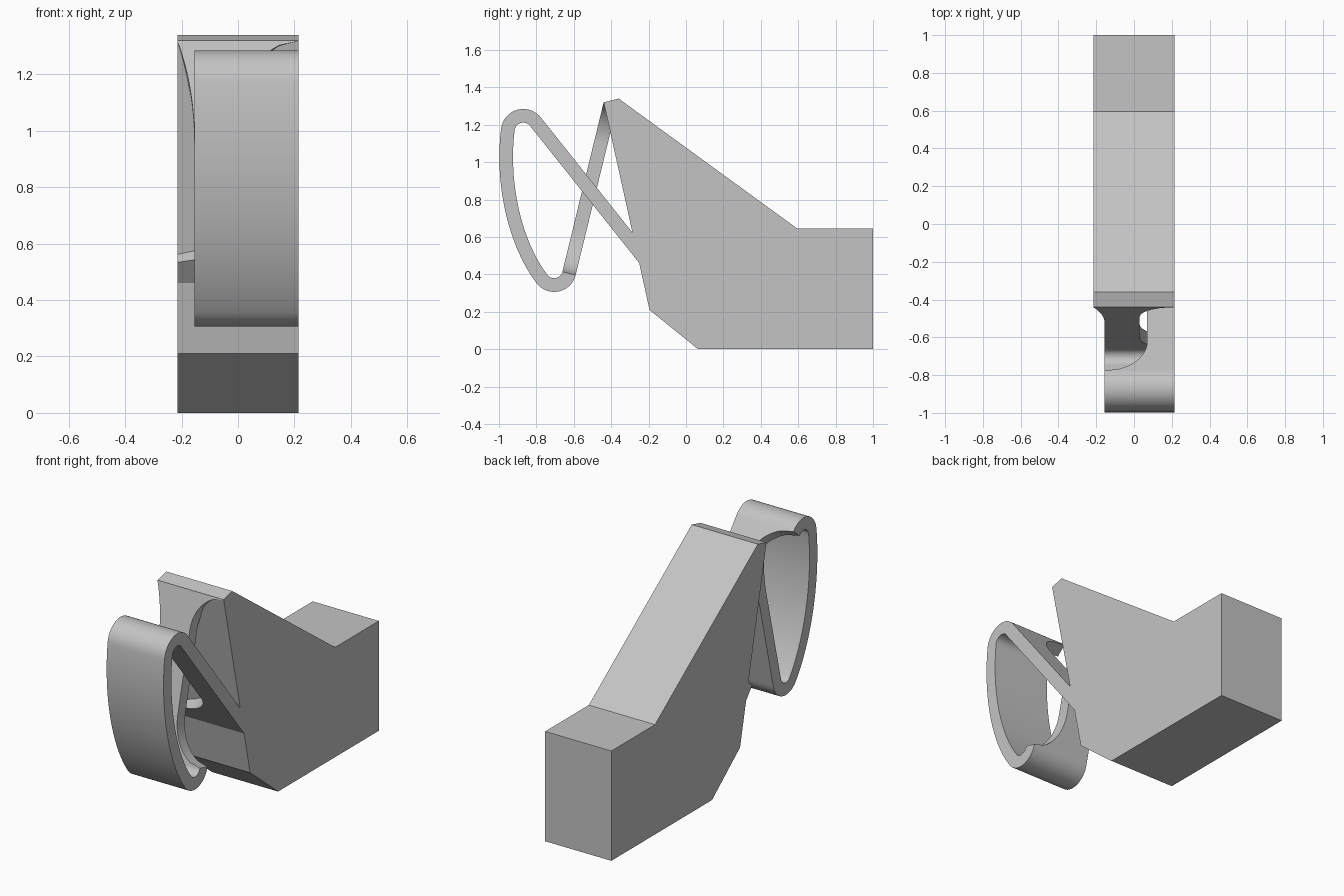
import bpy, bmesh, math
from mathutils import Vector
from mathutils.geometry import interpolate_bezier

cube = bpy.data.objects.get("Cube")
if cube:
    bpy.data.objects.remove(cube, do_unlink=True)

HALF = 0.215          # half width of the body
BAND_RIGHT = -0.155   # narrow side of the spring band
THICK = 0.073

grey = bpy.data.materials.new("light grey")
grey.use_nodes = True
grey.diffuse_color = (0.55, 0.55, 0.55, 1)
grey.node_tree.nodes["Principled BSDF"].inputs["Base Color"].default_value = (0.55, 0.55, 0.55, 1)


def finish(name, bm):
    bmesh.ops.recalc_face_normals(bm, faces=bm.faces)
    mesh = bpy.data.meshes.new(name)
    bm.to_mesh(mesh)
    bm.free()
    mesh.materials.append(grey)
    ob = bpy.data.objects.new(name, mesh)
    bpy.context.collection.objects.link(ob)
    return ob


# Body: a side profile extruded across the width
profile = [(0.065, 0), (1, 0), (1, 0.645), (0.595, 0.645),
           (-0.36, 1.34), (-0.44, 1.32), (-0.25, 0.46), (-0.195, 0.21)]
bm = bmesh.new()
face = bm.faces.new([bm.verts.new((-HALF, y, z)) for y, z in profile])
out = bmesh.ops.extrude_face_region(bm, geom=[face])
bmesh.ops.translate(bm, vec=(2 * HALF, 0, 0),
                    verts=[g for g in out["geom"] if isinstance(g, bmesh.types.BMVert)])
finish("body", bm)


def flare(t):
    """Quarter-round flare: 0 at the slim end, 1 at the wide end."""
    t = min(max(t, 0), 1)
    return 1 - math.sqrt(1 - t * t)


def cap(cy, cz, r, a0, a1, n=20):
    """Round bend of the band, as centreline points."""
    angles = [math.radians(a0 + (a1 - a0) * i / n) for i in range(n + 1)]
    return [Vector((cy + r * math.cos(a), cz + r * math.sin(a))) for a in angles]


def line(p, q, n=60):
    return [p.lerp(q, i / n) for i in range(n + 1)]


# Band centreline: lower strip, top bend, bowed front, bottom bend, upper strip
top_bend = cap(-0.87, 1.165, 0.083, 38, 173)
low_bend = cap(-0.705, 0.425, 0.082, 216, 346)
bow = interpolate_bezier(top_bend[-1], Vector((-0.985, 0.92)),
                         Vector((-0.93, 0.59)), low_bend[0], 40)
bow = [Vector(p[:2]) for p in bow]

stations = []   # centreline point with the two sides of the band
lower_strip = line(Vector((-0.221, 0.483)), top_bend[0])
length = (lower_strip[-1] - lower_strip[0]).length
for p in lower_strip[:-1]:
    s = (p - lower_strip[0]).length
    side = 0.07 - 0.225 * flare((s - length + 0.25) / 0.25) - 0.285 * flare((0.32 - s) / 0.22)
    stations.append((p, side, HALF))
for p in top_bend + bow[1:-1] + low_bend:
    stations.append((p, BAND_RIGHT, HALF))
upper_strip = line(low_bend[-1], Vector((-0.405, 1.31)))
length = (upper_strip[-1] - upper_strip[0]).length
for p in upper_strip[1:]:
    s = (p - upper_strip[0]).length
    wide = 0.03 + 0.185 * (flare((0.25 - s) / 0.25) + flare((s - length + 0.22) / 0.22))
    grow = max(0, (s - length + 0.37) / 0.37)
    stations.append((p, BAND_RIGHT - 0.06 * grow ** 2.2, wide))

# Spring band: sweep a rectangle through the stations
bm = bmesh.new()
rings = []
for i, (p, x0, x1) in enumerate(stations):
    before = stations[max(i - 1, 0)][0]
    after = stations[min(i + 1, len(stations) - 1)][0]
    d = (after - before).normalized()
    n = Vector((d.y, -d.x)) * THICK / 2
    rings.append([bm.verts.new((x, *(p + n * k)))
                  for x, k in ((x0, 1), (x1, 1), (x1, -1), (x0, -1))])
for a, b in zip(rings, rings[1:]):
    for j in range(4):
        k = (j + 1) % 4
        bm.faces.new((a[j], a[k], b[k], b[j]))
bm.faces.new(rings[0])
bm.faces.new(rings[-1])
band = finish("crossed_spring_band", bm)

bpy.ops.object.select_all(action="DESELECT")
band.select_set(True)
bpy.context.view_layer.objects.active = band
bpy.ops.object.shade_smooth_by_angle(angle=math.radians(30))
